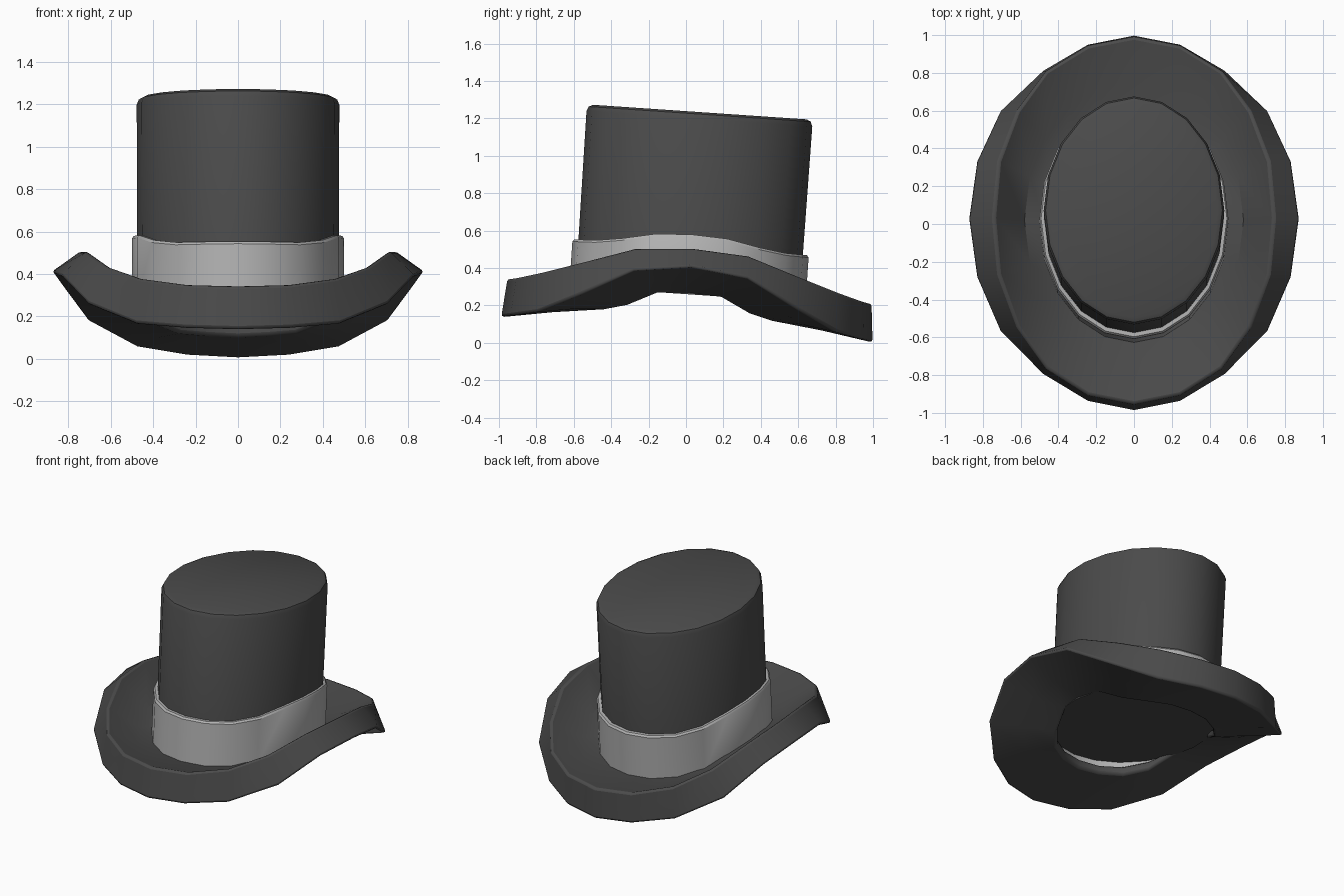
import bpy, bmesh, math
from mathutils import Matrix

if "Cube" in bpy.data.objects:
    bpy.data.objects.remove(bpy.data.objects["Cube"])

N = 20
TILT = Matrix.Rotation(math.radians(-3.9), 4, 'X')


def material(name, v):
    m = bpy.data.materials.new(name)
    m.diffuse_color = (v, v, v, 1)
    m.use_nodes = True
    m.node_tree.nodes["Principled BSDF"].inputs["Base Color"].default_value = m.diffuse_color
    return m


dark = material("dark_felt", 0.07)
light = material("light_ribbon", 0.45)


def quarter(values, i):
    """Value at segment i from a list running front (0) to side (5), mirrored all round."""
    if not isinstance(values, (list, tuple)):
        return values
    k = i % 10
    return values[k if k <= 5 else 10 - k]


def loft(name, rings, mat, closed, cy=0.0, bevel=0.0):
    """Skin oval rings (rx, ry, z); each entry may be a number or a front-to-side list."""
    bm = bmesh.new()
    loops = []
    for rx, ry, z in rings:
        loop = []
        for i in range(N):
            a = 2 * math.pi * i / N
            loop.append(bm.verts.new((quarter(rx, i) * math.sin(a),
                                      cy - quarter(ry, i) * math.cos(a),
                                      quarter(z, i))))
        loops.append(loop)
    pairs = list(zip(loops, loops[1:]))
    if closed:
        pairs.append((loops[-1], loops[0]))
    else:
        bm.faces.new(loops[0])
        bm.faces.new(loops[-1])
    for lo, hi in pairs:
        for i in range(N):
            j = (i + 1) % N
            bm.faces.new((lo[i], lo[j], hi[j], hi[i]))
    bmesh.ops.recalc_face_normals(bm, faces=bm.faces)
    bm.transform(TILT)
    me = bpy.data.meshes.new(name)
    bm.to_mesh(me)
    bm.free()
    ob = bpy.data.objects.new(name, me)
    bpy.context.collection.objects.link(ob)
    me.materials.append(mat)
    if bevel:
        b = ob.modifiers.new("soft_edges", 'BEVEL')
        b.width = bevel
        b.segments = 2
        b.limit_method = 'ANGLE'
        b.angle_limit = math.radians(50)
    bpy.ops.object.select_all(action='DESELECT')
    bpy.context.view_layer.objects.active = ob
    ob.select_set(True)
    bpy.ops.object.shade_smooth_by_angle(angle=math.radians(35))
    return ob


# Curled brim: underside, outer rim, dished top
loft("brim", [
    (0.46, 0.54, [0.14, 0.145, 0.15, 0.18, 0.255, 0.265]),
    (0.66, 0.76, [0.11, 0.115, 0.14, 0.20, 0.295, 0.315]),
    ([0.80, 0.79, 0.82, 0.88, 0.88, 0.88], 0.995, [0.07, 0.08, 0.11, 0.22, 0.37, 0.41]),
    ([0.80, 0.79, 0.79, 0.76, 0.75, 0.74], 0.975, [0.28, 0.29, 0.33, 0.40, 0.49, 0.51]),
    (0.58, 0.74, [0.23, 0.23, 0.24, 0.26, 0.30, 0.32]),
    (0.46, 0.54, [0.20, 0.20, 0.21, 0.24, 0.29, 0.30]),
], dark, True, bevel=0.02)

# Tall crown with a rounded top edge
loft("crown", [
    (0.475, 0.60, 0.26),
    (0.478, 0.605, 1.20),
    (0.468, 0.595, 1.225),
    (0.445, 0.572, 1.236),
], dark, False, cy=-0.01)

# Ribbon band following the bend of the brim
top = [0.512, 0.512, 0.515, 0.535, 0.57, 0.58]
low = [0.18, 0.18, 0.19, 0.22, 0.275, 0.285]
loft("hat_band", [
    (0.47, 0.595, low),
    (0.50, 0.633, low),
    (0.50, 0.633, [z - 0.012 for z in top]),
    (0.492, 0.623, top),
    (0.47, 0.595, top),
], light, True, cy=-0.01)
